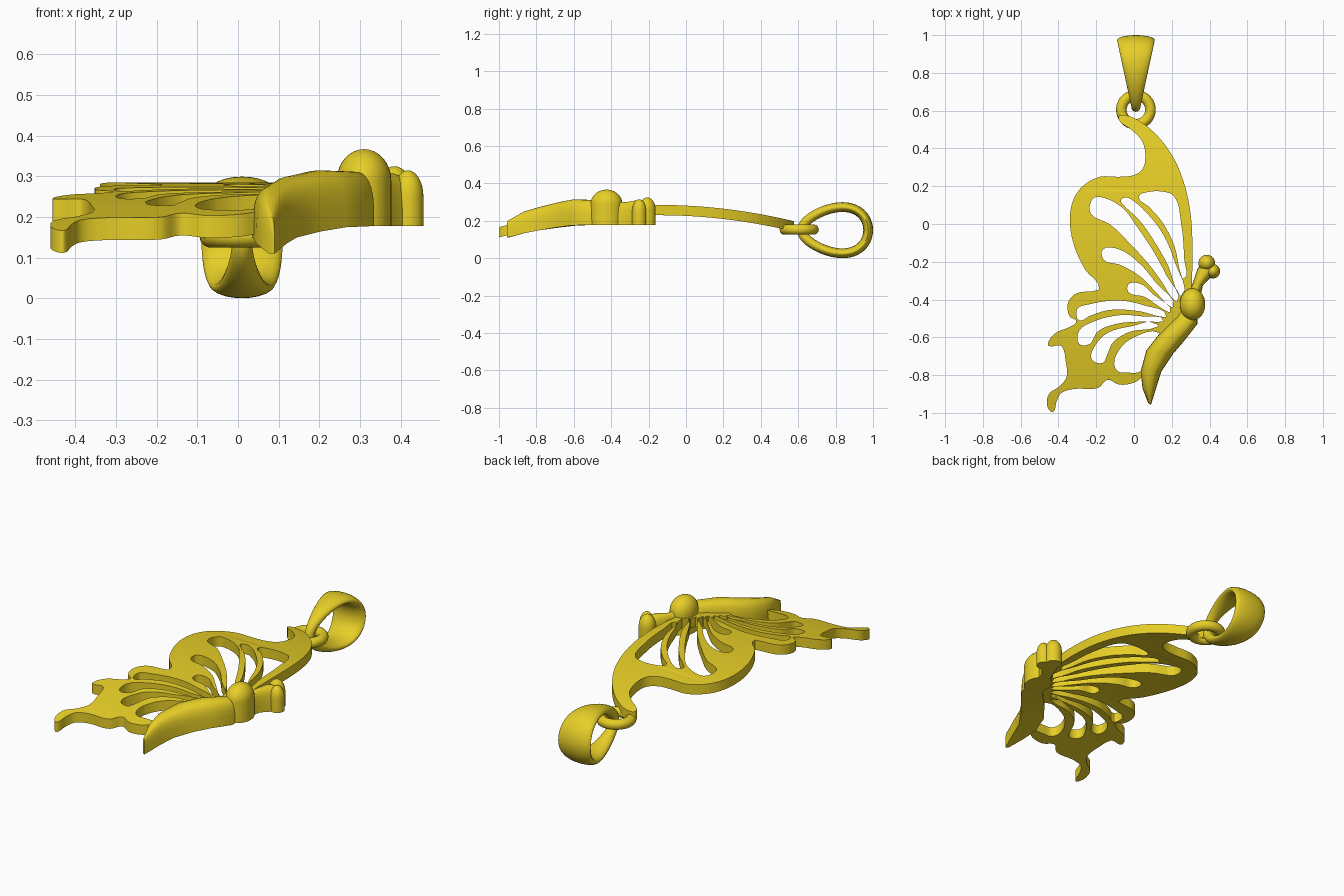
import bpy, bmesh
from math import sin, cos, pi, radians
from mathutils import Vector
from mathutils.geometry import interpolate_bezier

if "Cube" in bpy.data.objects:
    bpy.data.objects.remove(bpy.data.objects["Cube"])

gold = bpy.data.materials.new("gold")
gold.diffuse_color = (0.8, 0.62, 0.02, 1)
gold.use_nodes = True
gold.node_tree.nodes["Principled BSDF"].inputs["Base Color"].default_value = gold.diffuse_color


def finish(name, bm, angle=40):
    bmesh.ops.recalc_face_normals(bm, faces=bm.faces)
    me = bpy.data.meshes.new(name)
    bm.to_mesh(me)
    bm.free()
    ob = bpy.data.objects.new(name, me)
    bpy.context.collection.objects.link(ob)
    me.materials.append(gold)
    bpy.ops.object.select_all(action='DESELECT')
    ob.select_set(True)
    bpy.context.view_layer.objects.active = ob
    bpy.ops.object.shade_smooth_by_angle(angle=radians(angle))
    return ob


def loft(name, rings, closed=False, angle=40):
    """Skin a list of equal-length point rings."""
    bm = bmesh.new()
    vs = [[bm.verts.new(p) for p in r] for r in rings]
    n, m = len(vs), len(vs[0])
    for i in range(n if closed else n - 1):
        a, b = vs[i], vs[(i + 1) % n]
        for j in range(m):
            k = (j + 1) % m
            bm.faces.new((a[j], a[k], b[k], b[j]))
    if not closed:
        bm.faces.new(vs[0])
        bm.faces.new(vs[-1])
    return finish(name, bm, angle)


def smooth_path(flat, closed=True, steps=5):
    """Smooth curve through flat x, y, x, y... points."""
    p = [Vector((flat[i], flat[i + 1], 0)) for i in range(0, len(flat), 2)]
    n = len(p)
    d = [((p[(i + 1) % n] - p[i]).normalized() + (p[i] - p[i - 1]).normalized()).normalized()
         for i in range(n)]
    out = []
    for i in range(n):
        j = (i + 1) % n
        s = (p[j] - p[i]).length / 3
        out += interpolate_bezier(p[i], p[i] + d[i] * s, p[j] - d[j] * s, p[j], steps)[:-1]
    return out


# Pierced wing plate: outline plus vein openings
cu = bpy.data.curves.new("wing_curve", 'CURVE')
cu.dimensions = '2D'
cu.fill_mode = 'BOTH'
cu.extrude = 0.0275


def contour(*flat):
    pts = smooth_path(flat)
    sp = cu.splines.new('POLY')
    sp.points.add(len(pts) - 1)
    for q, v in zip(sp.points, pts):
        q.co = (v.x, v.y, 0, 1)
    sp.use_cyclic_u = True


contour(-.08, .57, -.045, .575, .03, .545, .135, .455, .215, .34, .27, .2, .3, .05, .31, -.13,
        .305, -.345, .3, -.45, .27, -.53, .2, -.61, .13, -.7, .08, -.78, .045, -.81, 0, -.84,
        -.08, -.85, -.14, -.825, -.19, -.868, -.315, -.873, -.385, -.895, -.41, -.94,
        -.428, -.995, -.437, -.995, -.46, -.96, -.45, -.9, -.395, -.86, -.357, -.81, -.362, -.725,
        -.38, -.65, -.39, -.643, -.452, -.645, -.456, -.636, -.415, -.577, -.34, -.545, -.305, -.515,
        -.34, -.49, -.35, -.42, -.31, -.37, -.2, -.352, -.185, -.345, -.26, -.24, -.32, -.105,
        -.34, .03, -.315, .143, -.26, .21, -.18, .25, -.077, .25, .003, .26, .045, .29, .06, .355,
        .045, .435, -.015, .5, -.08, .55)
# upper wing openings
contour(.025, .145, .08, .17, .16, .17, .21, .15, .25, 0, .265, -.18, .262, -.29, .25, -.27,
        .215, -.12, .15, .01, .08, .09)
contour(-.07, .125, -.04, .14, 0, .12, .08, .045, .16, -.065, .215, -.2, .25, -.38, .238, -.37,
        .18, -.22, .1, -.08, .02, .03, -.05, .095)
contour(-.235, .09, -.21, .14, -.155, .137, -.06, .085, .02, -.02, .1, -.14, .17, -.27, .228, -.41,
        .215, -.405, .15, -.31, .08, -.215, -.025, -.1, -.13, 0, -.225, .05)
contour(-.165, -.135, -.077, -.135, .03, -.21, .115, -.31, .205, -.44, .19, -.435, .12, -.365,
        .03, -.275, -.077, -.215, -.16, -.19)
contour(-.03, -.32, .03, -.315, .105, -.375, .19, -.465, .175, -.462, .13, -.435, .055, -.385,
        -.03, -.36)
# lower wing openings
contour(-.3, -.45, -.235, -.425, -.08, -.405, .05, -.43, .17, -.49, .155, -.492, .03, -.462,
        -.13, -.455, -.235, -.487, -.29, -.51)
contour(-.29, -.635, -.29, -.565, -.21, -.515, -.077, -.483, .05, -.49, .155, -.512, .14, -.517,
        .03, -.517, -.1, -.53, -.193, -.57, -.235, -.635)
contour(-.225, -.715, -.2, -.635, -.14, -.577, -.02, -.543, .13, -.535, .12, -.545, -.02, -.57,
        -.11, -.625, -.145, -.7, -.165, -.735)
contour(-.105, -.74, -.07, -.655, 0, -.6, .13, -.575, .14, -.6, .1, -.65, .06, -.73, .035, -.78,
        -.03, -.787, -.085, -.78)

tmp = bpy.data.objects.new("wing_curve", cu)
bpy.context.collection.objects.link(tmp)
me = bpy.data.meshes.new_from_object(tmp.evaluated_get(bpy.context.evaluated_depsgraph_get()))
bpy.data.objects.remove(tmp)
bm = bmesh.new()
bm.from_mesh(me)
bpy.data.meshes.remove(me)
bmesh.ops.remove_doubles(bm, verts=bm.verts, dist=1e-5)
for i in range(1, 26):
    bmesh.ops.bisect_plane(bm, geom=bm.verts[:] + bm.edges[:] + bm.faces[:], dist=1e-6,
                           plane_co=(0, -1 + i * 0.0607, 0), plane_no=(0, 1, 0))
for v in bm.verts:      # arch the plate along its length
    v.co.z += 0.2575 - 0.165 * (v.co.y + 0.15) ** 2
finish("wing", bm)


# Flat-bottomed domed body parts
def ridge(name, stations):
    rings = []
    for lx, ly, rx, ry, zb, zt in stations:
        a, b = Vector((lx, ly)), Vector((rx, ry))
        ring = []
        for i in range(17):
            t = pi * i / 16
            c, s = cos(t), max(sin(t), 0)
            q = a.lerp(b, .5 + .5 * abs(c) ** .75 * (1 if c > 0 else -1))
            ring.append((q.x, q.y, zb + (zt - zb) * s ** .6))
        rings.append(ring)
    loft(name, rings, angle=50)


def dome(name, x, y, rx, ry, zb, zs, zt):
    prof = [(1, zb)] + [(cos(a), zs + (zt - zs) * sin(a)) for a in
                        [pi / 2 * i / 8 for i in range(8)] + [1.54]]
    loft(name, [[(x + rx * r * cos(2 * pi * k / 32), y + ry * r * sin(2 * pi * k / 32), z)
                 for k in range(32)] for r, z in prof], angle=50)


ridge("abdomen", [(.076, -.95, .09, -.957, .11, .2), (.045, -.87, .12, -.86, .135, .25),
                  (.035, -.78, .145, -.78, .15, .275), (.065, -.67, .205, -.69, .165, .3),
                  (.135, -.58, .265, -.62, .175, .315), (.225, -.49, .335, -.53, .178, .312),
                  (.25, -.45, .335, -.48, .178, .3)])
dome("thorax", .31, -.425, .067, .085, .178, .29, .367)
ridge("antenna_base", [(.285, -.36, .35, -.39, .178, .3), (.31, -.315, .365, -.325, .178, .3),
                       (.335, -.24, .405, -.285, .178, .31), (.36, -.2, .43, -.25, .178, .3)])
dome("antenna_tip_upper", .385, -.207, .044, .044, .178, .26, .325)
dome("antenna_tip_lower", .418, -.25, .038, .038, .178, .25, .315)

# Jump ring
R, r = .077, .028
loft("jump_ring", [[((R + r * cos(b)) * cos(a) + .01, .605 + (R + r * cos(b)) * sin(a),
                     .153 + r * sin(b)) for b in [2 * pi * j / 14 for j in range(14)]]
                   for a in [2 * pi * i / 40 for i in range(40)]], True, 60)


# Hanging bail: egg-shaped loop, wider towards the back
def egg(t):
    return Vector((.01, .797 + .177 * cos(t), .15 + .12 * sin(t) * (1 + .25 * cos(t))))


rings = []
for i in range(56):
    t = 2 * pi * i / 56
    p = egg(t)
    d = (egg(t + .01) - egg(t - .01)).normalized()
    n = Vector((0, d.z, -d.y))
    w = .024 + .076 * (p.y - .62) / .354
    rings.append([p + Vector((w * cos(b), 0, 0)) + n * .026 * sin(b)
                  for b in [2 * pi * j / 20 for j in range(20)]])
loft("bail", rings, True, 60)
